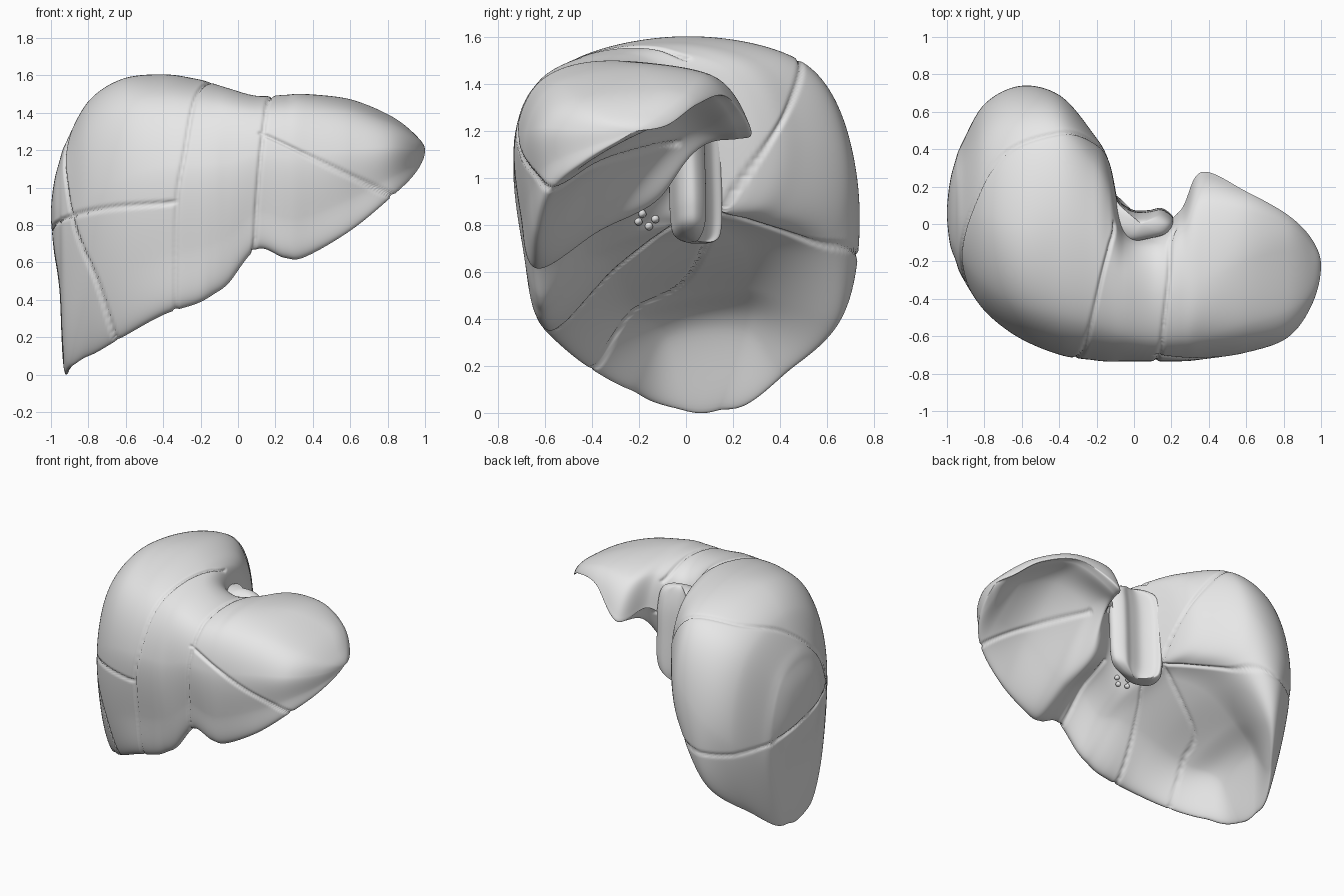
import bpy
import bmesh
from mathutils import Vector
from mathutils.bvhtree import BVHTree
from mathutils.kdtree import KDTree

if "Cube" in bpy.data.objects:
    bpy.data.objects.remove(bpy.data.objects["Cube"], do_unlink=True)

grey = bpy.data.materials.new("light_grey")
grey.use_nodes = True
grey.diffuse_color = (0.8, 0.8, 0.8, 1)
grey.node_tree.nodes["Principled BSDF"].inputs["Base Color"].default_value = grey.diffuse_color


def mix(a, b, t):
    return a + (b - a) * t


def spline(a, b, c, d, t):
    """Catmull-Rom point between b and c."""
    return (b * 2 + (c - a) * t + (a * 2 - b * 5 + c * 4 - d) * t * t
            + (b * 3 - a - c * 3 + d) * t ** 3) * 0.5


def smooth_loop(points, steps):
    n = len(points)
    return [spline(points[i - 1], points[i], points[(i + 1) % n], points[(i + 2) % n], s / steps)
            for i in range(n) for s in range(steps)]


def smooth_path(points, steps):
    ext = [points[0] * 2 - points[1]] + points + [points[-1] * 2 - points[-2]]
    return [spline(*ext[i:i + 4], s / steps)
            for i in range(len(points) - 1) for s in range(steps + 1)]


def beyond_pole(ring, pole, axis):
    """Reflect a ring through its pole so the closed end becomes rounded."""
    result = []
    for p in ring:
        q = pole * 2 - p
        q[axis] = p[axis]
        result.append(q)
    return result


def loft(rings, first, last, axis, along, around):
    """Closed smooth skin through the rings, with a rounded pole at each end."""
    rings = [smooth_loop(r, around) for r in rings]
    n = len(rings[0])
    rings = ([beyond_pole(rings[0], first, axis), [first] * n] + rings
             + [[last] * n, beyond_pole(rings[-1], last, axis)])
    bm = bmesh.new()
    rows = []
    for i in range(len(rings) - 3):
        for s in range(along):
            if i + s == 0:
                continue
            rows.append([bm.verts.new(spline(*(rings[i + k][j] for k in range(4)), s / along))
                         for j in range(n)])
    for a, b in zip(rows, rows[1:]):
        for j in range(n):
            bm.faces.new((a[j - 1], a[j], b[j], b[j - 1]))
    for row, pole in ((rows[0], first), (rows[-1], last)):
        tip = bm.verts.new(pole)
        for j in range(n):
            bm.faces.new((row[j - 1], row[j], tip))
    bmesh.ops.recalc_face_normals(bm, faces=bm.faces[:])
    bm.normal_update()
    return bm


def finish(name, bm):
    mesh = bpy.data.meshes.new(name)
    bm.to_mesh(mesh)
    bm.free()
    mesh.materials.append(grey)
    mesh.polygons.foreach_set("use_smooth", [True] * len(mesh.polygons))
    obj = bpy.data.objects.new(name, mesh)
    bpy.context.collection.objects.link(obj)
    return obj


def section(spec, back_level):
    """Cross-section: lower margin, domed front and top, back rim, hollow underside."""
    x, front, back, top, crest, my, mz, ry, rz, *under = spec
    fz = mix(mz, top, 0.62)
    bz = mix(rz, top, back_level)
    outline = [(my, mz), (mix(my, front, 0.72), mix(mz, fz, 0.4)), (front, fz),
               (mix(front, crest, 0.28), mix(fz, top, 0.75)), (crest, top),
               (mix(back, crest, 0.27), mix(bz, top, 0.76)), (back, bz), (ry, rz),
               under[:2], under[2:]]
    return [Vector((x, y, z)) for y, z in outline]


# Sections: x, front y, back y, top z, crest y, then yz of the margin,
# the back rim, the back underside and the front underside
right_lobe = [
    (-.985, -.1, .22, 1.02, .05, -.05, .7, .17, .7, .1, .67, .02, .67),
    (-.955, -.19, .34, 1.14, .05, -.1, .5, .26, .5, .14, .46, .02, .46),
    (-.92, -.28, .43, 1.24, .05, -.14, .1, .27, .1, .13, .01, .0, .01),
    (-.8, -.46, .64, 1.46, .05, -.24, .1, .45, .19, .25, .36, -.08, .33),
    (-.62, -.6, .73, 1.58, 0, -.42, .2, .65, .4, .27, .53, -.2, .43),
    (-.4, -.69, .68, 1.605, 0, -.56, .32, .62, .74, .25, .69, -.25, .54),
    (-.22, -.72, .48, 1.58, -.1, -.6, .38, .42, .86, .12, .79, -.3, .63),
    (-.13, -.73, .32, 1.555, -.2, -.61, .43, .26, .9, .02, .81, -.35, .67),
    (-.05, -.73, .0, 1.53, -.3, -.62, .49, -.06, .92, -.2, .81, -.42, .69),
]
left_lobe = [
    (.1, -.73, -.03, 1.49, -.35, -.64, .67, -.06, 1.08, -.17, .93, -.42, .83),
    (.25, -.73, .07, 1.495, -.35, -.64, .625, .04, 1.21, -.1, .93, -.38, .77),
    (.36, -.72, .27, 1.5, -.32, -.63, .63, .22, 1.17, -.03, 1.17, -.38, .82),
    (.6, -.68, .17, 1.47, -.2, -.62, .77, .13, 1.34, -.08, 1.29, -.4, 1.02),
    (.82, -.6, .05, 1.38, -.15, -.57, .95, -.0, 1.31, -.17, 1.25, -.4, 1.08),
    (.95, -.43, -.08, 1.28, -.22, -.42, 1.08, -.13, 1.22, -.2, 1.19, -.3, 1.14),
]
rings = [section(s, 0.45) for s in right_lobe] + [section(s, 0.12) for s in left_lobe]
body = loft(rings, Vector((-1, .06, .86)), Vector((1, -.22, 1.2)), 0, 16, 42)
surface = BVHTree.FromBMesh(body)

# Seams that divide the body into segments
corner = (-.9, -.34, .85)
hilum = (-.13, .14, .86)
seams = [
    [(-.12, 0, 1.5), (-.2, -.4, 1.53), (-.28, -.68, 1.2), (-.33, -.72, .9),
     (-.33, -.6, .34), (-.3, -.4, .55), (-.2, -.2, .68), (-.1, -.05, .77)],
    [(.2, -.02, 1.4), (.18, -.35, 1.48), (.13, -.7, 1.25), (.1, -.72, .9),
     (.09, -.65, .65), (.1, -.4, .83), (.11, -.17, .93)],
    [corner, (-.7, -.58, .89), (-.33, -.72, .92)],
    [corner, (-.78, -.48, .5), (-.66, -.42, .2), (-.58, -.2, .42), (-.5, 0, .53), hilum],
    [corner, (-.94, -.2, 1.1), (-.86, .1, 1.36), (-.7, .37, 1.47), (-.4, .47, 1.47),
     (-.2, .4, 1.25), hilum],
    [corner, (-1, 0, .78), (-.93, .4, .68), (-.6, .72, .67), (-.4, .5, .78), hilum],
    [(.12, -.7, 1.29), (.5, -.7, 1.11), (.82, -.57, .96), (.55, -.3, 1.1), (.22, 0, 1.22)],
]
samples = [surface.find_nearest(p)[0]
           for seam in seams for p in smooth_path([Vector(c) for c in seam], 90)]
tree = KDTree(len(samples))
for i, p in enumerate(samples):
    tree.insert(p, i)
tree.balance()

# Press a narrow groove into the skin along each seam
WIDTH, DEPTH = 0.022, 0.017
grooves = []
for v in body.verts:
    distance = tree.find(v.co)[2]
    if distance < WIDTH:
        grooves.append((v, v.normal * DEPTH * (1 - distance / WIDTH) ** 2))
for v, push in grooves:
    v.co -= push
finish("main_lobes", body)

# Small rear lobe: a hooked slab standing behind the middle
hook = [(-.14, 0), (-.14, .1), (-.1, .14), (-.07, .1), (0, .06), (.08, .06),
        (.15, .07), (.21, .02), (.18, -.04), (.08, -.07), (-.04, -.08)]
centre = Vector((.04, .02))
levels = [(.76, .75, .015), (.84, .98, .015), (1.05, 1, .01), (1.25, 1, 0), (1.38, .82, -.02)]
slab = []
for z, size, shift in levels:
    flat = [centre + (Vector(p) - centre) * size for p in hook]
    slab.append([Vector((p.x, p.y + shift, z + 0.25 * (p.x - centre.x) * (z < 1))) for p in flat])
finish("rear_lobe", loft(slab, Vector((.02, .04, .73)), Vector((.04, 0, 1.42)), 2, 8, 6))

# Short vessel stubs on the underside
for i, (x, y) in enumerate([(-.05, -.15), (.0, -.18), (.05, -.14), (.0, -.11)]):
    spot, normal = surface.find_nearest(Vector((x, y, .78)))[:2]
    bm = bmesh.new()
    bmesh.ops.create_cone(bm, cap_ends=True, segments=16, radius1=.018, radius2=.015, depth=.03)
    stub = finish("vessel_stub_%d" % (i + 1), bm)
    stub.location = spot
    stub.rotation_euler = normal.to_track_quat("Z", "Y").to_euler()
